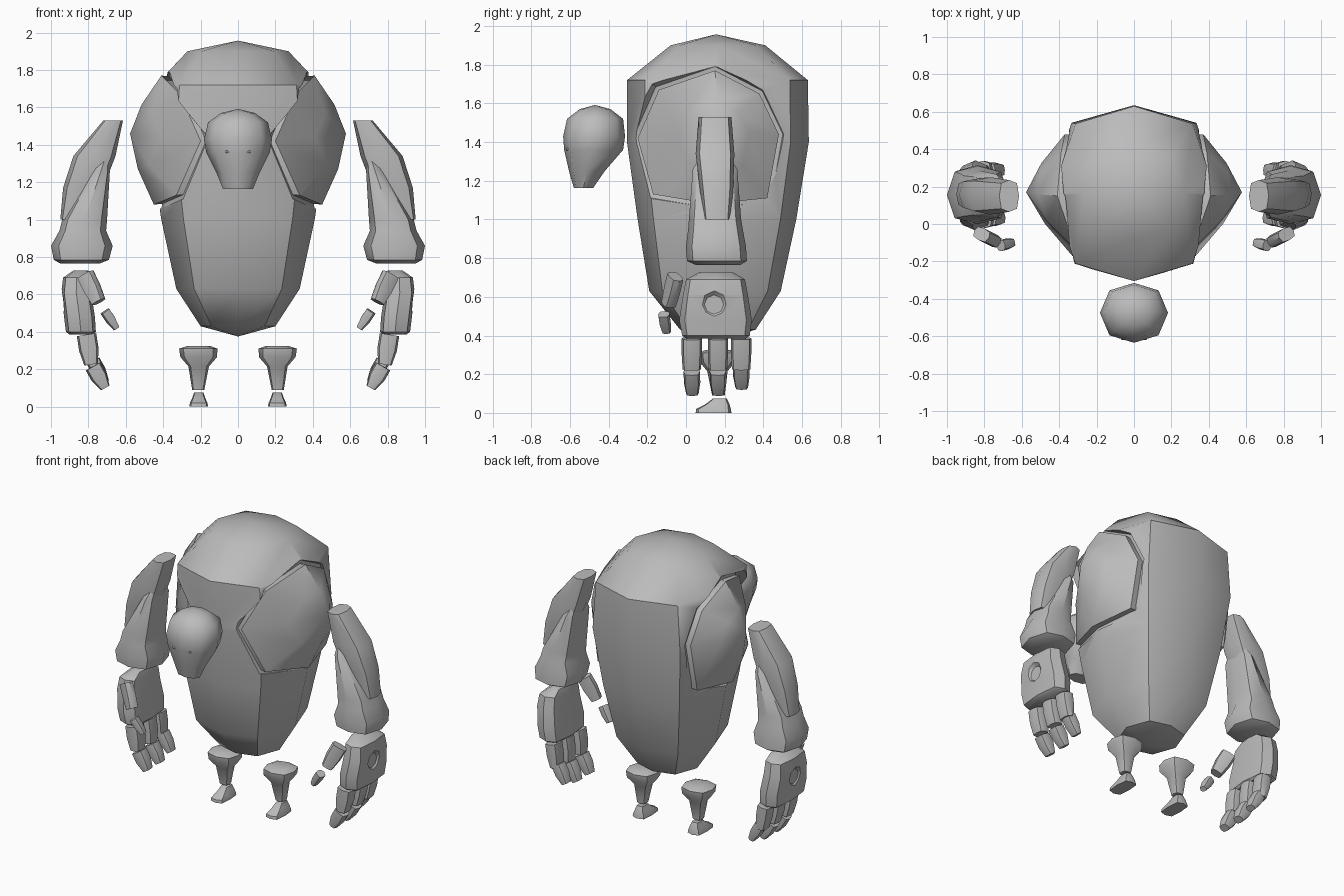
import bpy, bmesh, math
from mathutils import Vector

if "Cube" in bpy.data.objects:
    bpy.data.objects.remove(bpy.data.objects["Cube"], do_unlink=True)

stone = bpy.data.materials.new("stone_grey")
stone.use_nodes = True
GREY = (0.5, 0.5, 0.5, 1)
stone.diffuse_color = GREY
stone.node_tree.nodes["Principled BSDF"].inputs["Base Color"].default_value = GREY


def finish(name, bm, angle=40):
    bmesh.ops.recalc_face_normals(bm, faces=bm.faces)
    mesh = bpy.data.meshes.new(name)
    bm.to_mesh(mesh)
    bm.free()
    mesh.materials.append(stone)
    ob = bpy.data.objects.new(name, mesh)
    bpy.context.collection.objects.link(ob)
    smooth(ob, angle)
    return ob


def smooth(ob, angle=40):
    bpy.ops.object.select_all(action='DESELECT')
    ob.select_set(True)
    bpy.context.view_layer.objects.active = ob
    bpy.ops.object.shade_smooth_by_angle(angle=math.radians(angle))


def skin(bm, loops):
    """Bridge rings of points; a ring of one point closes to a tip."""
    rows = [[bm.verts.new(p) for p in loop] for loop in loops]
    for a, b in zip(rows, rows[1:]):
        n = max(len(a), len(b))
        for i in range(n):
            j = (i + 1) % n
            if len(a) == 1:
                bm.faces.new((a[0], b[i], b[j]))
            elif len(b) == 1:
                bm.faces.new((a[i], a[j], b[0]))
            else:
                bm.faces.new((a[i], a[j], b[j], b[i]))
    for row in (rows[0], rows[-1]):
        if len(row) > 1:
            bm.faces.new(row)


def ring(z, x0, x1, y0, y1, kx=0.72, ky=0.75):
    """Eight-sided section filling the given extents."""
    cx, cy, hx, hy = (x0 + x1) / 2, (y0 + y1) / 2, (x1 - x0) / 2, (y1 - y0) / 2
    unit = [(1, 0), (kx, ky), (0, 1), (-kx, ky), (-1, 0), (-kx, -ky), (0, -1), (kx, -ky)]
    return [Vector((cx + u * hx, cy + v * hy, z)) for u, v in unit]


def loft(name, rings, kx=0.72, ky=0.75, tips=(), angle=40, side=1):
    loops = [ring(*r, kx, ky) for r in rings]
    for end, tip in tips:
        loops.insert(0 if end == "start" else len(loops), [Vector(tip)])
    bm = bmesh.new()
    skin(bm, [[(p.x * side, p.y, p.z) for p in loop] for loop in loops])
    return finish(name, bm, angle)


def segment(name, a, b, size_a, size_b, side):
    """Tapered block between two points."""
    a, b = Vector(a), Vector(b)
    turn = (b - a).to_track_quat('Z', 'Y')
    loops = []
    for t, (w, d) in ((0, size_a), (0.5, size_a), (1, size_b)):
        loops.append([a.lerp(b, t) + turn @ p for p in
                      ring(0, -w / 2, w / 2, -d / 2, d / 2, 0.8, 0.8)])
    bm = bmesh.new()
    skin(bm, [[(p.x * side, p.y, p.z) for p in loop] for loop in loops])
    return finish(name, bm, 35)


def carve(target, cutter):
    mod = target.modifiers.new("recess", 'BOOLEAN')
    mod.operation, mod.solver, mod.object = 'DIFFERENCE', 'EXACT', cutter
    bpy.ops.object.select_all(action='DESELECT')
    bpy.context.view_layer.objects.active = target
    target.select_set(True)
    bpy.ops.object.modifier_apply(modifier=mod.name)
    bpy.data.objects.remove(cutter, do_unlink=True)
    smooth(target)


# Body: a large egg-shaped boulder
body = loft("body", [
    (0.43, -0.2, 0.2, -0.03, 0.36), (0.63, -0.33, 0.33, -0.19, 0.49),
    (1.0, -0.41, 0.41, -0.25, 0.57), (1.4, -0.47, 0.47, -0.305, 0.635),
    (1.72, -0.44, 0.44, -0.305, 0.63), (1.9, -0.27, 0.27, -0.08, 0.41),
], 0.71, 0.8, [("start", (0, 0.16, 0.375)), ("end", (0, 0.155, 1.957))])

# Shoulder plates sit in a recess carved from the body
RIM = [(0.41, 0.15, 1.77), (0.31, -0.14, 1.67), (0.2, -0.25, 1.42), (0.33, -0.17, 1.13),
       (0.45, 0.13, 1.08), (0.38, 0.42, 1.11), (0.37, 0.48, 1.44), (0.39, 0.38, 1.65)]
PEAK = Vector((0.577, 0.17, 1.46))
MID = Vector((0.36, 0.14, 1.42))


def plate_ring(scale, dx, side):
    pts = []
    for p in RIM:
        q = MID + (Vector(p) - MID) * scale
        pts.append((side * (p[0] + dx), q.y, q.z))
    return pts


for side, tag in ((1, "left"), (-1, "right")):
    bm = bmesh.new()
    skin(bm, [[(side * 0.33, MID.y, MID.z)], plate_ring(1.06, -0.04, side),
              plate_ring(1.16, 0.05, side), plate_ring(1.3, 0.4, side),
              [(side * 0.9, MID.y, MID.z)]])
    carve(body, finish("recess_cutter", bm))

    dome = []
    for p in RIM:
        q = Vector(p).lerp(PEAK, 0.5)
        dome.append((side * (q.x + 0.022), q.y, q.z))
    bm = bmesh.new()
    skin(bm, [[(side * 0.2, MID.y, MID.z)], plate_ring(0.97, -0.1, side),
              plate_ring(1, 0, side), dome, [(side * PEAK.x, PEAK.y, PEAK.z)]])
    finish(tag + "_shoulder_plate", bm, 45)

# Head: rounded skull with a narrow jaw, floating before the chest
loft("head", [
    (1.163, -0.08, 0.08, -0.58, -0.48), (1.25, -0.115, 0.115, -0.605, -0.42),
    (1.36, -0.17, 0.17, -0.63, -0.325), (1.43, -0.182, 0.182, -0.635, -0.315),
    (1.52, -0.16, 0.16, -0.615, -0.325), (1.57, -0.09, 0.09, -0.55, -0.39),
], 0.72, 0.75, [("end", (0, -0.47, 1.592))], 50)

for side, tag in ((1, "left"), (-1, "right")):
    # Small slit eye
    segment(tag + "_eye", (0.068, -0.612, 1.365), (0.05, -0.618, 1.36),
            (0.012, 0.012), (0.004, 0.004), side)

    # Arm
    loft(tag + "_upper_arm", [
        (1.53, 0.615, 0.72, 0.065, 0.235), (1.34, 0.655, 0.88, 0.05, 0.25),
        (1.17, 0.72, 0.935, 0.07, 0.245), (1.0, 0.84, 0.95, 0.09, 0.23),
    ], 0.8, 0.8, side=side)
    loft(tag + "_forearm", [
        (1.315, 0.69, 0.74, 0.07, 0.23), (1.26, 0.685, 0.78, 0.035, 0.265),
        (1.0, 0.7, 0.94, 0.015, 0.285), (0.94, 0.705, 0.955, 0.01, 0.295),
        (0.86, 0.67, 1.0, 0.0, 0.31), (0.785, 0.69, 0.985, 0.005, 0.315),
        (0.765, 0.74, 0.95, 0.05, 0.28),
    ], 0.75, 0.8, side=side)

    # Hand with a round dent on its back
    hand = loft(tag + "_hand", [
        (0.728, 0.8, 0.88, 0.07, 0.24), (0.69, 0.79, 0.935, 0.0, 0.305),
        (0.61, 0.785, 0.945, -0.015, 0.32), (0.48, 0.765, 0.93, -0.035, 0.34),
        (0.4, 0.76, 0.92, -0.02, 0.33), (0.385, 0.775, 0.9, 0.0, 0.31),
    ], 0.8, 0.85, side=side)
    bm = bmesh.new()
    skin(bm, [[(side * x, 0.145 + r * math.cos(a * math.pi / 4),
                0.56 + r * math.sin(a * math.pi / 4)) for a in range(8)]
              for x, r in ((0.922, 0.05), (0.96, 0.09))])
    carve(hand, finish("dent_cutter", bm))

    # Three fingers of two segments each
    for i, (y, lift) in enumerate(((0.03, 0), (0.165, 0), (0.285, 0.03))):
        width = 0.105 if i < 2 else 0.09
        segment(f"{tag}_finger_{i + 1}_base", (0.81, y, 0.385), (0.785, y, 0.225),
                (0.105, width), (0.095, width * 0.7), side)
        segment(f"{tag}_finger_{i + 1}_tip", (0.775, y, 0.215 + lift),
                (0.71, y + 0.003, 0.1 + lift), (0.085, width * 0.85), (0.065, width * 0.5), side)

    # Thumb
    segment(tag + "_thumb_base", (0.815, -0.055, 0.705), (0.745, -0.09, 0.56),
            (0.07, 0.1), (0.07, 0.075), side)
    segment(tag + "_thumb_tip", (0.712, -0.115, 0.51), (0.65, -0.1, 0.418),
            (0.06, 0.055), (0.045, 0.035), side)

    # Short leg and foot
    loft(tag + "_leg", [
        (0.325, 0.15, 0.27, 0.1, 0.23), (0.31, 0.11, 0.315, 0.065, 0.26),
        (0.265, 0.112, 0.308, 0.07, 0.255), (0.215, 0.155, 0.265, 0.11, 0.215),
        (0.09, 0.18, 0.245, 0.135, 0.2),
    ], 0.78, 0.78, side=side)
    loft(tag + "_foot", [
        (0.0, 0.16, 0.26, 0.05, 0.235), (0.02, 0.163, 0.257, 0.052, 0.232),
        (0.045, 0.175, 0.245, 0.1, 0.225), (0.075, 0.185, 0.235, 0.14, 0.21),
    ], 0.85, 0.85, side=side)
